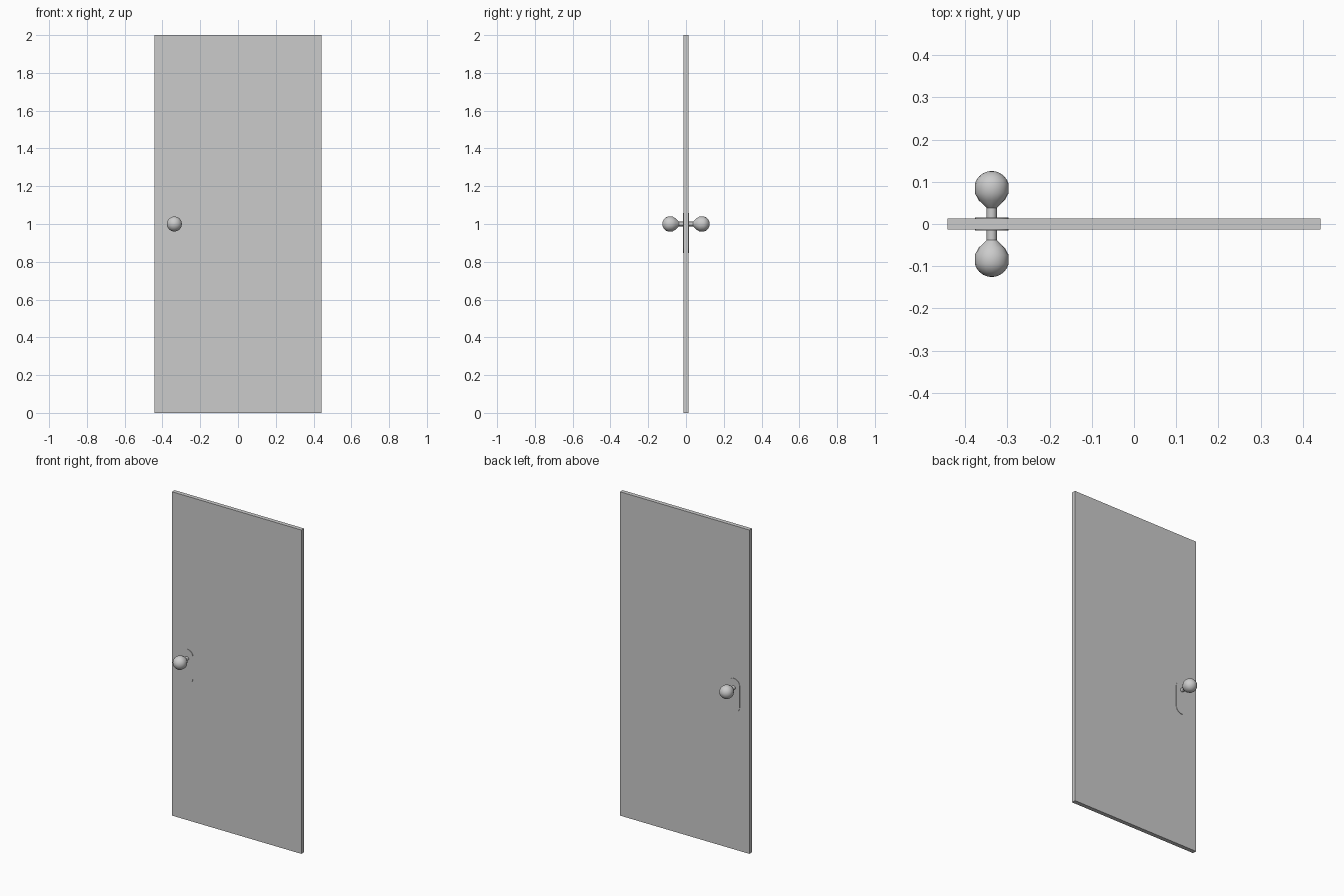
import bpy, bmesh
from math import sin, cos, pi, radians

if "Cube" in bpy.data.objects:
    bpy.data.objects.remove(bpy.data.objects["Cube"])

KX, KZ = -0.337, 1.0   # knob axis


def finish(name, bm, angle=None):
    bmesh.ops.recalc_face_normals(bm, faces=bm.faces)
    me = bpy.data.meshes.new(name)
    bm.to_mesh(me)
    bm.free()
    ob = bpy.data.objects.new(name, me)
    bpy.context.collection.objects.link(ob)
    if angle:
        bpy.ops.object.select_all(action='DESELECT')
        ob.select_set(True)
        bpy.context.view_layer.objects.active = ob
        bpy.ops.object.shade_smooth_by_angle(angle=radians(angle))
    return ob


def lathe(name, profile, side, n=16):
    # profile of (radius, distance from door centre) turned about the y axis
    bm = bmesh.new()
    rings = [[bm.verts.new((KX + r * cos(2 * pi * i / n), side * y, KZ + r * sin(2 * pi * i / n)))
              for i in range(n)] for r, y in profile]
    for a, b in zip(rings, rings[1:]):
        for i in range(n):
            j = (i + 1) % n
            bm.faces.new((a[i], a[j], b[j], b[i]))
    bm.faces.new(rings[0])
    bm.faces.new(rings[-1])
    return finish(name, bm, 40)


def plate(name, side, r=0.04, top=1.057, bottom=0.846, n=10):
    # thin plate with rounded ends
    bm = bmesh.new()
    pts = [(KX + r * cos(pi * i / n), top - r + r * sin(pi * i / n)) for i in range(n + 1)]
    pts += [(KX - r * cos(pi * i / n), bottom + r - r * sin(pi * i / n)) for i in range(n + 1)]
    face = bm.faces.new([bm.verts.new((x, side * 0.011, z)) for x, z in pts])
    ext = bmesh.ops.extrude_face_region(bm, geom=[face], use_keep_orig=True)
    for v in ext['geom']:
        if isinstance(v, bmesh.types.BMVert):
            v.co.y = side * 0.0158
    return finish(name, bm, 40)


# door slab
bm = bmesh.new()
bmesh.ops.create_cube(bm, size=1)
for v in bm.verts:
    v.co = (v.co.x * 0.884, v.co.y * 0.026, (v.co.z + 0.5) * 2)
finish("door_panel", bm)

# neck flaring into a round knob
R, C = 0.0415, 0.084
profile = [(0.012, 0.012), (0.012, 0.038), (0.016, 0.042)]
profile += [(R * cos(radians(a)), C + R * sin(radians(a)))
            for a in (-42, -15, 15, 30, 45, 60, 75, 88)]

for side, label in ((-1, "front"), (1, "back")):
    plate(label + "_plate", side)
    lathe(label + "_knob", profile, side)
